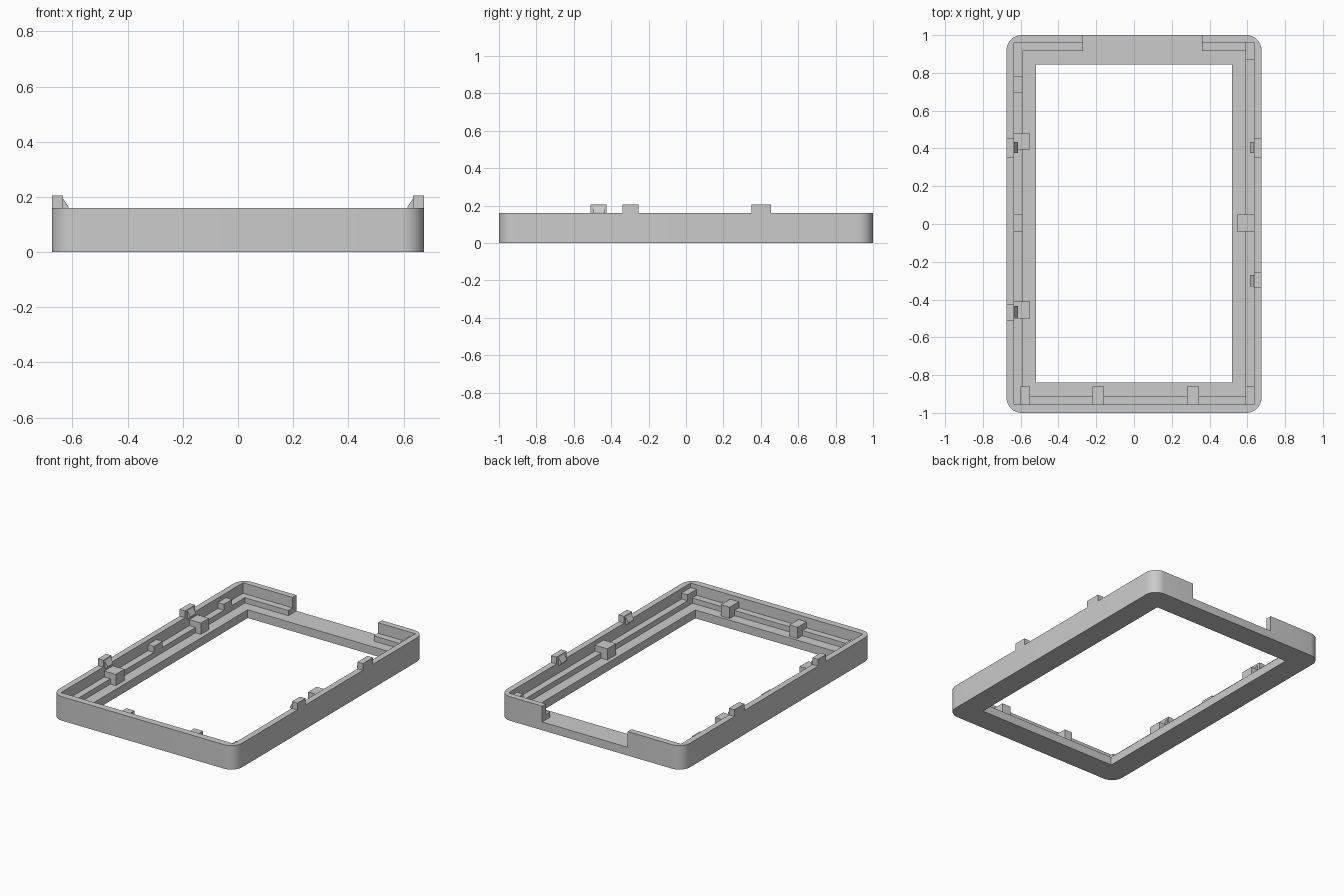
import bpy, bmesh, math

if "Cube" in bpy.data.objects:
    bpy.data.objects.remove(bpy.data.objects["Cube"], do_unlink=True)

grey = bpy.data.materials.new("light grey plastic")
grey.use_nodes = True
COLOUR = (0.6, 0.6, 0.6, 1)
grey.diffuse_color = COLOUR
grey.node_tree.nodes["Principled BSDF"].inputs["Base Color"].default_value = COLOUR

FLOOR, STEP, RIM, STUD, CLIP = 0.055, 0.09, 0.16, 0.13, 0.205
HALF_X, HALF_Y, RADIUS = 0.675, 1.0, 0.08
WALL_X, LEDGE_X = 0.635, 0.59


def prism(name, points, offset):
    """Extrude a closed outline of 3D points along an offset."""
    bm = bmesh.new()
    face = bm.faces.new([bm.verts.new(p) for p in points])
    result = bmesh.ops.extrude_face_region(bm, geom=[face])
    moved = [v for v in result["geom"] if isinstance(v, bmesh.types.BMVert)]
    bmesh.ops.translate(bm, verts=moved, vec=offset)
    bmesh.ops.recalc_face_normals(bm, faces=bm.faces)
    mesh = bpy.data.meshes.new(name)
    bm.to_mesh(mesh)
    bm.free()
    mesh.materials.append(grey)
    obj = bpy.data.objects.new(name, mesh)
    bpy.context.collection.objects.link(obj)
    return obj


def box(name, x0, x1, y0, y1, z0, z1):
    outline = [(x0, y0, z0), (x1, y0, z0), (x1, y1, z0), (x0, y1, z0)]
    return prism(name, outline, (0, 0, z1 - z0))


# Rounded outer block
outline = []
for quarter, (sx, sy) in enumerate([(1, 1), (-1, 1), (-1, -1), (1, -1)]):
    for i in range(9):
        a = (quarter + i / 8) * math.pi / 2
        outline.append((sx * (HALF_X - RADIUS) + RADIUS * math.cos(a),
                        sy * (HALF_Y - RADIUS) + RADIUS * math.sin(a), 0))
frame = prism("bezel_frame", outline, (0, 0, RIM))

# Window, lower ledge, upper recess and back notch are cut away
cutters = [
    box("window_cut", -0.52, 0.52, -0.84, 0.845, -0.1, 0.3),
    box("ledge_cut", -LEDGE_X, LEDGE_X, -0.91, 0.915, FLOOR, 0.3),
    box("recess_cut", -WALL_X, WALL_X, -0.955, 0.96, STEP, 0.3),
    box("notch_cut", -0.27, 0.36, 0.8, 1.1, FLOOR, 0.3),
]
bpy.context.view_layer.objects.active = frame
frame.select_set(True)
for cutter in cutters:
    cutter.hide_render = True
    mod = frame.modifiers.new("cut", "BOOLEAN")
    mod.operation = "DIFFERENCE"
    mod.solver = "EXACT"
    mod.object = cutter
    bpy.ops.object.modifier_apply(modifier=mod.name)
    bpy.data.objects.remove(cutter, do_unlink=True)
bpy.ops.object.shade_smooth_by_angle(angle=math.radians(30))

# Support blocks standing on the floor against the side walls
box("right_block_back", -WALL_X, -0.55, 0.395, 0.48, FLOOR, STUD)
box("right_block_front", -WALL_X, -0.55, -0.5, -0.41, FLOOR, STUD)
box("left_block", 0.545, WALL_X, -0.04, 0.05, FLOOR, STUD)

# Small studs on the side ledges
for name, y0, y1 in [("middle", -0.04, 0.05), ("back", 0.695, 0.78)]:
    box("right_stud_" + name, -WALL_X, -LEDGE_X, y0, y1, STEP, STUD)
box("left_stud_back", LEDGE_X, WALL_X, 0.87, 0.96, STEP, STUD)

# Support blocks along the front wall
for name, x0, x1, top in [("right", -0.22, -0.16, STUD), ("left", 0.28, 0.345, STUD),
                          ("right_corner", -0.6, -0.55, STEP + 0.01),
                          ("left_corner", LEDGE_X, WALL_X, STUD)]:
    box("front_block_" + name, x0, x1, -0.955, -0.86, FLOOR, top)

# Snap clips on the side rims, each with a sloped hook
for name, side, y0, y1, h0, h1 in [("right_back", -1, 0.35, 0.455, 0.375, 0.435),
                                   ("right_front", -1, -0.51, -0.425, -0.495, -0.435),
                                   ("left_back", 1, 0.35, 0.455, 0.375, 0.435),
                                   ("left_front", 1, -0.34, -0.255, -0.33, -0.27)]:
    xs = sorted((side * WALL_X, side * HALF_X))
    box("clip_" + name, *xs, y0, y1, RIM, CLIP)
    profile = [(WALL_X, 0.195), (0.615, 0.165), (0.615, 0.155), (WALL_X, 0.14)]
    prism("hook_" + name, [(side * x, h0, z) for x, z in profile], (0, h1 - h0, 0))
